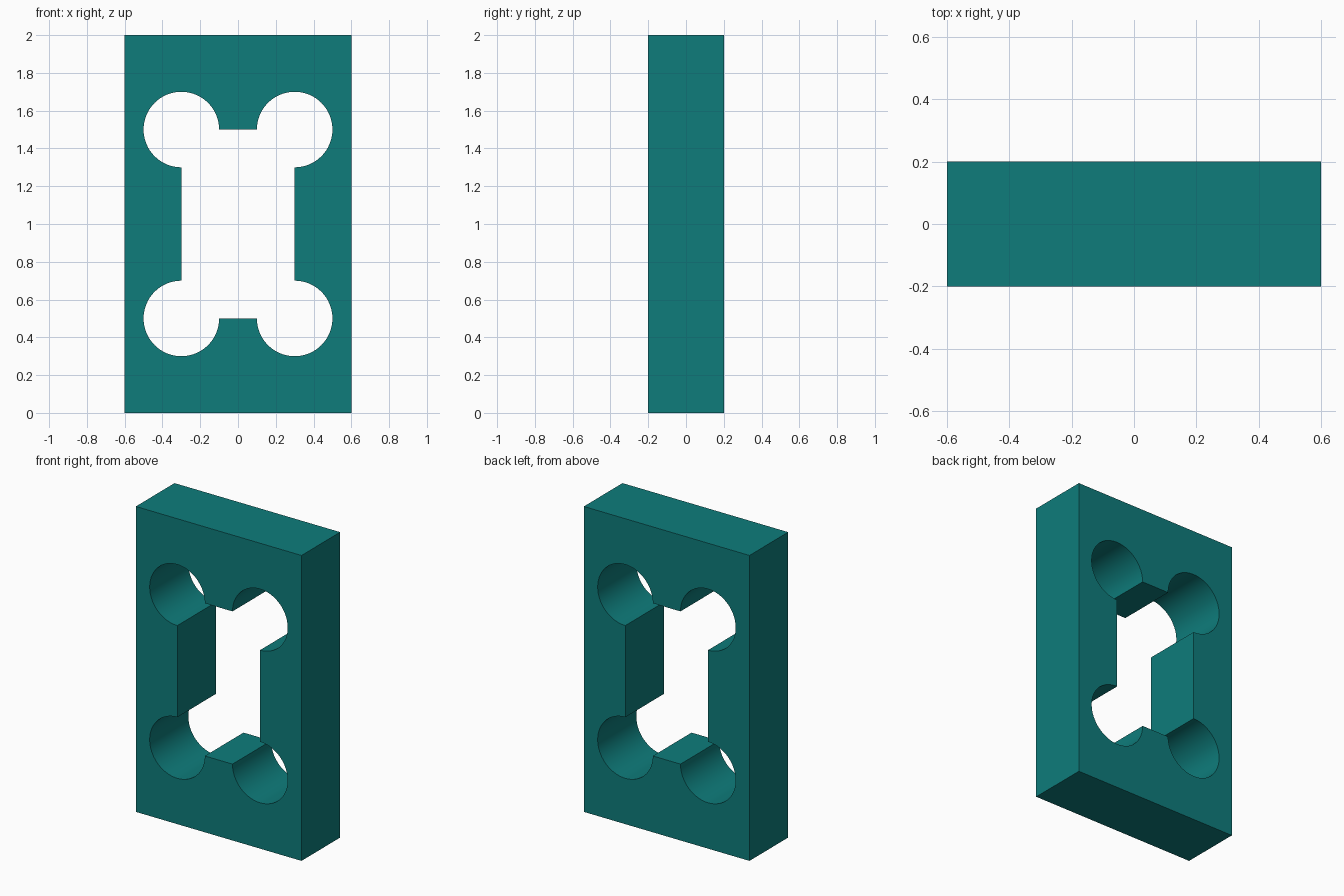
import bpy, bmesh, math

cube = bpy.data.objects.get("Cube")
if cube:
    bpy.data.objects.remove(cube, do_unlink=True)

# Plate and opening dimensions
HALF_W, HALF_H, HALF_D = 0.6, 1.0, 0.2
SLOT_X, SLOT_Z, RELIEF_R = 0.3, 0.5, 0.2
ARC_STEPS = 48

teal = bpy.data.materials.new("teal")
teal.use_nodes = True
colour = (0.0044, 0.202, 0.198, 1.0)
teal.diffuse_color = colour
teal.node_tree.nodes["Principled BSDF"].inputs["Base Color"].default_value = colour

# Upper quarter profile: slot edge, round corner relief, then the outer corner
profile = [(0, SLOT_Z)]
for i in range(ARC_STEPS + 1):
    a = math.pi - 1.5 * math.pi * i / ARC_STEPS
    profile.append((SLOT_X + RELIEF_R * math.cos(a), SLOT_Z + RELIEF_R * math.sin(a)))
profile += [(SLOT_X, 0), (HALF_W, 0), (HALF_W, HALF_H), (0, HALF_H)]

# Extrude the quarter through the thickness
bm = bmesh.new()
face = bm.faces.new([bm.verts.new((x, -HALF_D, z)) for x, z in profile])
extruded = bmesh.ops.extrude_face_region(bm, geom=[face], use_keep_orig=True)
bmesh.ops.translate(bm, vec=(0, 2 * HALF_D, 0),
                    verts=[g for g in extruded["geom"] if isinstance(g, bmesh.types.BMVert)])
bmesh.ops.recalc_face_normals(bm, faces=bm.faces)

# Open the two mirror seams
seams = [f for f in bm.faces
         if all(abs(v.co.x) < 1e-5 for v in f.verts) or all(abs(v.co.z) < 1e-5 for v in f.verts)]
bmesh.ops.delete(bm, geom=seams, context='FACES')

mesh = bpy.data.meshes.new("slotted_plate")
bm.to_mesh(mesh)
bm.free()
mesh.materials.append(teal)
plate = bpy.data.objects.new("slotted_plate", mesh)
plate.location.z = HALF_H
bpy.context.collection.objects.link(plate)

# Smooth the round reliefs, keep the other edges crisp
bpy.ops.object.select_all(action='DESELECT')
plate.select_set(True)
bpy.context.view_layer.objects.active = plate
bpy.ops.object.shade_smooth_by_angle(angle=math.radians(30))

# Mirror the quarter left-right and top-bottom
mirror = plate.modifiers.new("mirror", 'MIRROR')
mirror.use_axis = (True, False, True)
mirror.use_clip = True
